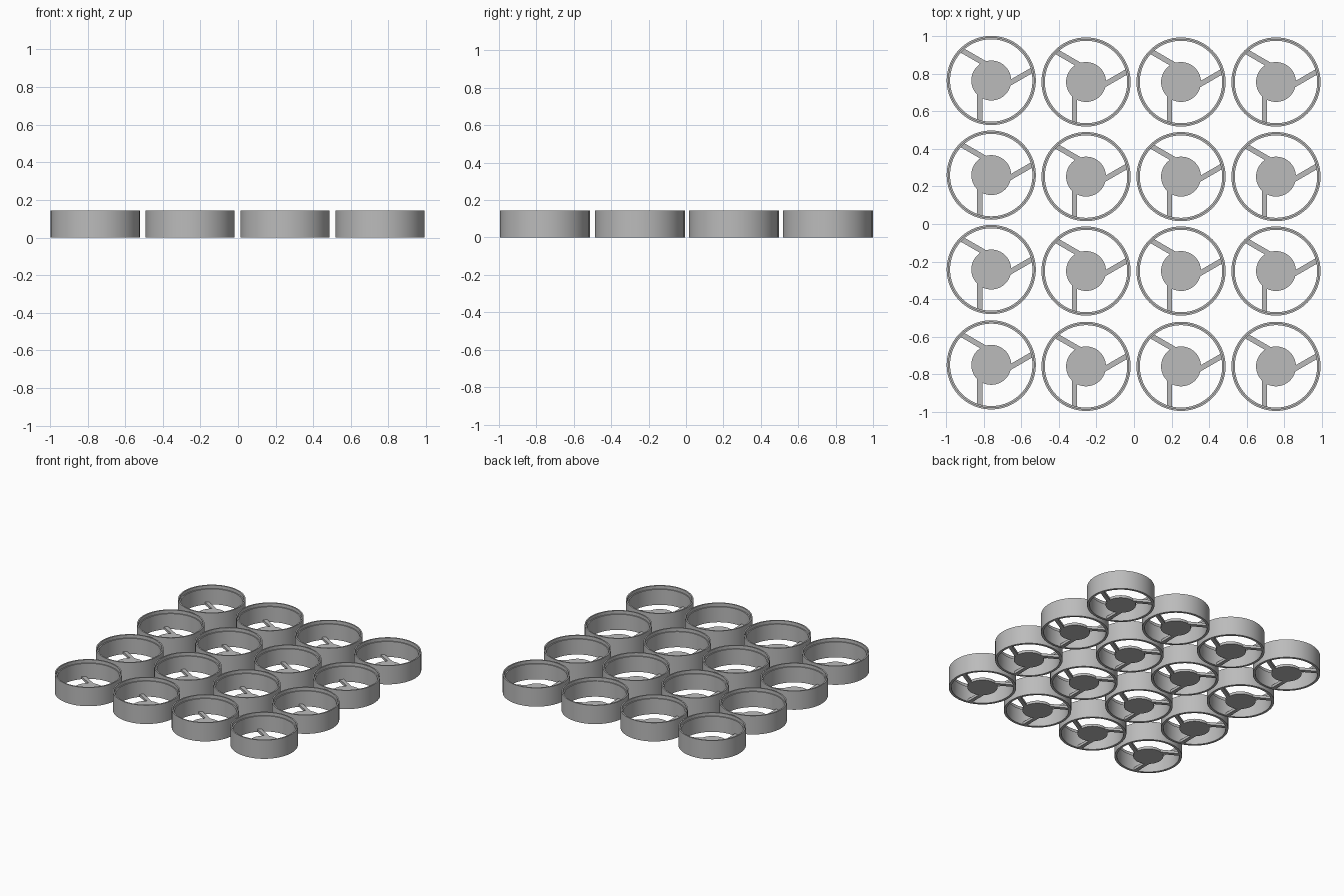
import bpy, bmesh, math

if "Cube" in bpy.data.objects:
    bpy.data.objects.remove(bpy.data.objects["Cube"])

R, H = 0.237, 0.145            # ring radius and height
HUB, THICK = 0.106, 0.02       # hub radius and plate thickness
SEG = 96

grey = bpy.data.materials.new("plain grey")
grey.diffuse_color = (0.5, 0.5, 0.5, 1)
grey.use_nodes = True
grey.node_tree.nodes["Principled BSDF"].inputs["Base Color"].default_value = grey.diffuse_color


def finish(name, bm):
    bmesh.ops.recalc_face_normals(bm, faces=bm.faces)
    mesh = bpy.data.meshes.new(name)
    bm.to_mesh(mesh)
    bm.free()
    mesh.materials.append(grey)
    obj = bpy.data.objects.new(name, mesh)
    bpy.context.collection.objects.link(obj)
    bpy.ops.object.select_all(action='DESELECT')
    obj.select_set(True)
    bpy.context.view_layer.objects.active = obj
    bpy.ops.object.shade_smooth_by_angle(angle=math.radians(30))
    return obj


# Ring wall: lathed profile with a stepped seat inside the upper rim
def make_ring():
    profile = [(R, 0), (R, H), (0.227, H), (0.227, 0.12), (0.219, 0.12), (0.219, 0)]
    bm = bmesh.new()
    loops = []
    for i in range(SEG):
        a = 2 * math.pi * i / SEG
        loops.append([bm.verts.new((r * math.cos(a), r * math.sin(a), z)) for r, z in profile])
    n = len(profile)
    for i in range(SEG):
        p, q = loops[i], loops[(i + 1) % SEG]
        for j in range(n):
            k = (j + 1) % n
            bm.faces.new((p[j], q[j], q[k], p[k]))
    return finish("ring", bm)


# Hub plate with three off-centre spokes, as one extruded outline
def make_hub():
    near, far, reach = -0.047, -0.075, 0.228
    pts = []
    for s in range(3):
        base = math.radians(-90 + 120 * s)
        a_far, a_near = math.asin(far / HUB), math.asin(near / HUB)
        pts.append((reach, base + math.asin(far / reach)))
        pts.append((reach, base + math.asin(near / reach)))
        end = a_far + math.radians(120)
        for i in range(25):
            pts.append((HUB, base + a_near + (end - a_near) * i / 24))
    bm = bmesh.new()
    face = bm.faces.new([bm.verts.new((r * math.cos(a), r * math.sin(a), 0)) for r, a in pts])
    new = bmesh.ops.extrude_face_region(bm, geom=[face], use_keep_orig=True)["geom"]
    bmesh.ops.translate(bm, vec=(0, 0, THICK), verts=[v for v in new if isinstance(v, bmesh.types.BMVert)])
    return finish("hub_and_spokes", bm)


# Four by four array; the first column sits slightly further back
parts = [make_ring(), make_hub()]
first = True
for col, x in enumerate((-0.759, -0.255, 0.25, 0.755)):
    for y in (0.755, 0.252, -0.25, -0.757):
        for part in parts:
            obj = part
            if not first:
                obj = part.copy()
                bpy.context.collection.objects.link(obj)
            obj.location = (x, y + (0.008 if col == 0 else 0), 0)
        first = False
